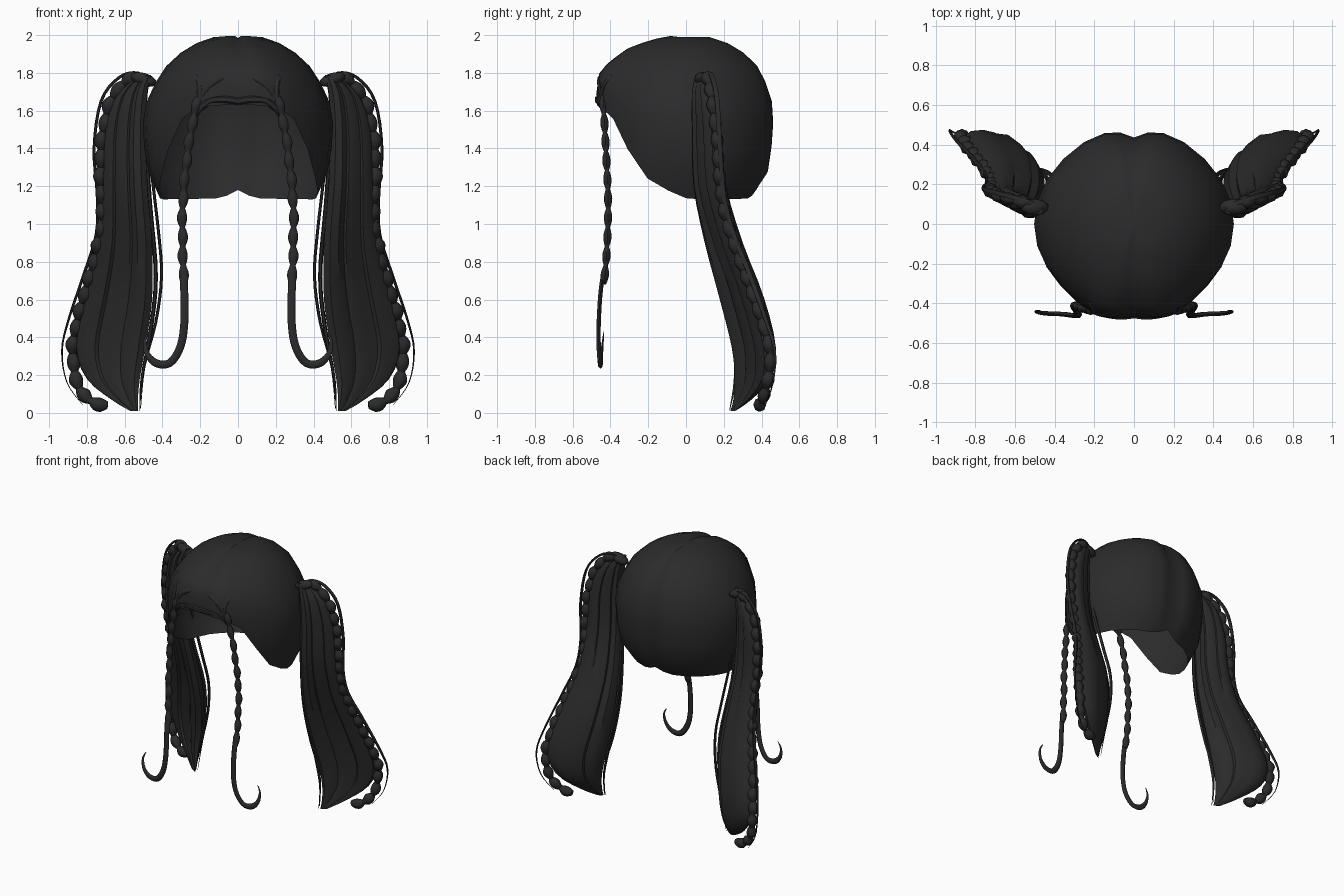
import bpy, bmesh, math
from mathutils import Vector, Matrix

if "Cube" in bpy.data.objects:
    bpy.data.objects.remove(bpy.data.objects["Cube"])

hair = bpy.data.materials.new("soft_black_hair")
hair.diffuse_color = (0.024, 0.024, 0.024, 1)
hair.use_nodes = True
hair.node_tree.nodes["Principled BSDF"].inputs["Base Color"].default_value = hair.diffuse_color


def finish(bm, name, angle=50):
    """Store a right-hand half and mirror it to the left."""
    bmesh.ops.recalc_face_normals(bm, faces=bm.faces)
    me = bpy.data.meshes.new(name)
    bm.to_mesh(me)
    bm.free()
    me.materials.append(hair)
    ob = bpy.data.objects.new(name, me)
    bpy.context.collection.objects.link(ob)
    mod = ob.modifiers.new("mirror", 'MIRROR')
    mod.merge_threshold = 0.0005
    bpy.ops.object.select_all(action='DESELECT')
    ob.select_set(True)
    bpy.context.view_layer.objects.active = ob
    bpy.ops.object.shade_smooth_by_angle(angle=math.radians(angle))
    return ob


def lookup(table, x):
    """Linear interpolation in rows of (key, values...), keys rising."""
    if x <= table[0][0]:
        return table[0][1:]
    for a, b in zip(table, table[1:]):
        if x <= b[0]:
            t = (x - a[0]) / (b[0] - a[0])
            return [p + (q - p) * t for p, q in zip(a[1:], b[1:])]
    return table[-1][1:]


def spline(rows, steps):
    """Catmull-Rom through rows of any length."""
    out, n = [], len(rows)
    for i in range(n - 1):
        p = [rows[max(i - 1, 0)], rows[i], rows[i + 1], rows[min(i + 2, n - 1)]]
        for k in range(steps):
            t = k / steps
            out.append([0.5 * (2 * b + (c - a) * t + (2 * a - 5 * b + 4 * c - d) * t * t
                               + (3 * b - a - 3 * c + d) * t ** 3) for a, b, c, d in zip(*p)])
    out.append(list(rows[-1]))
    return out


def skin(bm, rings):
    """Join closed rings of points into a capped tube."""
    vs = [[bm.verts.new(p) for p in r] for r in rings]
    n = len(vs[0])
    for a, b in zip(vs, vs[1:]):
        for i in range(n):
            bm.faces.new((a[i], a[(i + 1) % n], b[(i + 1) % n], b[i]))
    bm.faces.new(vs[0])
    bm.faces.new(vs[-1])


def tube(name, path, width, depth, scale, sides, sway=None):
    """Elliptic tube along a path, scaled and swayed sideways per point."""
    bm, rings, n = bmesh.new(), [], len(path)
    for i, p in enumerate(path):
        tan = (path[min(i + 1, n - 1)] - path[max(i - 1, 0)]).normalized()
        side = tan.cross(Vector((0, 1, 0))).normalized()
        up = tan.cross(side)
        s = scale(i)
        c = p + side * (sway(i) if sway else 0)
        rings.append([c + side * width * s * math.cos(a) + up * depth * s * math.sin(a)
                      for a in (2 * math.pi * k / sides for k in range(sides))])
    skin(bm, rings)
    return finish(bm, name)


def strand(name, pts, width, depth, tip=0.1, root=0.5):
    """Flat tapering lock; width lies across the front view."""
    path = [Vector(p) for p in spline(pts, 4)]
    n = len(path) - 1
    tube(name, path, width, depth, lambda i: min(1, root + 5 * i / n, tip + 2.5 * (1 - i / n)), 6)


def braid(name, pts, spacing, width, depth, sway):
    """Chain of plump links pinched between each pair, swaying a little."""
    raw = [Vector(p) for p in spline(pts, 24)]
    dist = [0]
    for a, b in zip(raw, raw[1:]):
        dist.append(dist[-1] + (b - a).length)
    links = round(dist[-1] / spacing)
    table = [(d, *p) for d, p in zip(dist, raw)]
    n = links * 6
    path = [Vector(lookup(table, dist[-1] * i / n)) for i in range(n + 1)]
    tube(name, path, width, depth, lambda i: .5 + .5 * abs(math.sin(math.pi * i / 6)), 8,
         lambda i: sway * math.sin(math.pi * i / 6))


# Cap: two-lobed dome with a parting groove and a rising face opening
PROFILE = [(1.13, .41, .32, .34), (1.19, .44, .405, .40), (1.25, .468, .425, .44),
           (1.35, .493, .447, .46), (1.54, .505, .46, .46), (1.63, .49, .456, .475),
           (1.68, .473, .447, .48), (1.80, .41, .40, .462), (1.86, .36, .36, .41),
           (1.93, .275, .275, .31), (1.975, .185, .185, .19), (1.993, .115, .11, .10), (2.0, .07, .05, .05)]
HEM = [(0, 1.635), (25, 1.62), (35, 1.57), (50, 1.37), (63, 1.23), (85, 1.14),
       (100, 1.13), (168, 1.135), (180, 1.18)]
LOBE = [(0, .98), (9, 1.005), (18, 1.035), (27, 1.045), (36, 1.03), (50, 1.0), (125, 1.0),
        (140, 1.02), (155, 1.05), (165, 1.045), (173, 1.01), (180, .95)]
bm = bmesh.new()
pole = bm.verts.new((0, 0, 1.985))
prev = None
ROWS = 10
for deg in (0, 9, 18, 27, 36, 48, 62, 76, 90, 105, 120, 135, 150, 163, 172, 180):
    th, hem, col = math.radians(deg), lookup(HEM, deg)[0], []
    for r in range(1, ROWS + 1):
        z = hem + (2.0 - hem) * math.cos(r / ROWS * math.pi / 2)
        a, back, front = lookup(PROFILE, z)
        c = math.cos(th)
        p = Vector((a * math.sin(th), -c * (front if c > 0 else back) * lookup(LOBE, deg)[0], z))
        if deg in (0, 180):                      # parting groove
            p = Vector((0, p.y, p.z - 0.015 * (z > 1.7)))
        col.append(bm.verts.new(p))
    if prev:
        bm.faces.new((pole, prev[0], col[0]))
        for i in range(ROWS - 1):
            bm.faces.new((prev[i], prev[i + 1], col[i + 1], col[i]))
    prev = col
finish(bm, "hair_cap", 40)

# Pigtails: one curved blade with two grooves that split it into three locks
# rows: z, inner x y, outer x y, half thickness, drop of the outer edge
TAIL = [(1.79, .46, .06, .56, .11, .025, .03), (1.70, .48, .05, .65, .14, .045, .04),
        (1.50, .49, .05, .70, .165, .05, .02), (1.20, .48, .06, .71, .19, .055, 0),
        (0.90, .455, .12, .735, .27, .06, 0), (0.60, .455, .20, .81, .38, .065, 0),
        (0.35, .49, .26, .86, .445, .06, 0), (0.18, .52, .27, .80, .43, .045, 0),
        (0.07, .53, .255, .67, .34, .02, 0), (0.01, .53, .235, .57, .26, .004, 0)]
# across the blade: position, half depth, bow towards the back
SECTION = [(.06, .6, .05), (.2, .95, .3), (.33, .75, .5), (.36, .95, .6), (.52, 1, .75),
           (.66, .8, .6), (.69, .95, .45), (.83, .9, .25), (.95, .55, .05)]
rings = []
for z, ix, iy, ox, oy, t, drop in spline(TAIL, 3):
    a, b = Vector((ix, iy, z)), Vector((ox, oy, z - drop))
    n = Vector((iy - oy, ox - ix, 0)).normalized() * t
    low = max(0.2, min(1, (1.3 - z) / .6))
    rings.append([a] + [a.lerp(b, u) + n * (bow * low - d) for u, d, bow in SECTION]
                 + [b] + [a.lerp(b, u) + n * (bow * low + d) for u, d, bow in reversed(SECTION)])
bm = bmesh.new()
skin(bm, rings)
finish(bm, "pigtail", 35)

# Gathered knot where each pigtail leaves the cap
bm = bmesh.new()
bmesh.ops.create_uvsphere(bm, u_segments=10, v_segments=6, radius=1,
                          matrix=Matrix.Translation((.50, .085, 1.765)) @ Matrix.Rotation(-.3, 4, 'Y')
                          @ Matrix.Diagonal((.075, .042, .035, 1)))
finish(bm, "pigtail_knot")

# Braid along the outer edge of each pigtail
braid("pigtail_braid", [(.52, .10, 1.775), (.60, .12, 1.75), (.675, .14, 1.64), (.72, .165, 1.44),
                        (.725, .18, 1.22), (.715, .215, 1.02), (.76, .29, .80), (.825, .37, .58),
                        (.87, .435, .38), (.87, .445, .25), (.83, .42, .11), (.76, .395, .055),
                        (.69, .385, .04)], .095, .038, .034, .004)

# Loose thin strands around the pigtails
strand("outer_loose_strand", [(.46, .08, 1.75), (.53, .11, 1.80), (.63, .14, 1.775), (.725, .165, 1.65),
                              (.762, .18, 1.4), (.745, .2, 1.15), (.75, .25, .95), (.81, .33, .75),
                              (.895, .42, .5), (.932, .47, .33), (.905, .46, .16), (.82, .42, .04)], .008, .014)
strand("inner_loose_strand", [(.485, .07, 1.6), (.46, .10, 1.3), (.42, .17, .95), (.405, .225, .72),
                              (.435, .26, .48), (.495, .28, .24), (.515, .25, .02)], .008, .012)
strand("inner_tip_strand", [(.49, .07, 1.45), (.465, .11, 1.1), (.435, .21, .72), (.465, .26, .42),
                            (.51, .26, .18), (.52, .23, .01)], .011, .014)

# Front braids ending in hooked curls
braid("front_braid", [(.205, -.44, 1.68), (.24, -.432, 1.54), (.27, -.422, 1.35), (.293, -.412, 1.1),
                      (.292, -.42, .85), (.287, -.435, .68)], .1, .027, .022, .002)
strand("front_curl", [(.29, -.425, .80), (.285, -.45, .66), (.284, -.462, .48), (.305, -.462, .35),
                      (.36, -.455, .265), (.43, -.452, .262), (.48, -.447, .31), (.493, -.44, .38),
                      (.47, -.435, .43)], .021, .013, tip=.1, root=.6)

# Rolled fringe edge and locks swept into the front braids
strand("fringe_roll", [(0, -.46, 1.65), (.07, -.467, 1.66), (.15, -.455, 1.652), (.21, -.435, 1.60),
                       (.235, -.425, 1.53)], .022, .018, root=1)
strand("fringe_upper_lock", [(.06, -.453, 1.785), (.13, -.46, 1.75), (.185, -.45, 1.69),
                             (.215, -.437, 1.6)], .018, .012, root=.1)
strand("fringe_side_lock", [(.22, -.395, 1.79), (.205, -.428, 1.74), (.205, -.445, 1.68),
                            (.222, -.435, 1.59)], .018, .013, root=.1)
